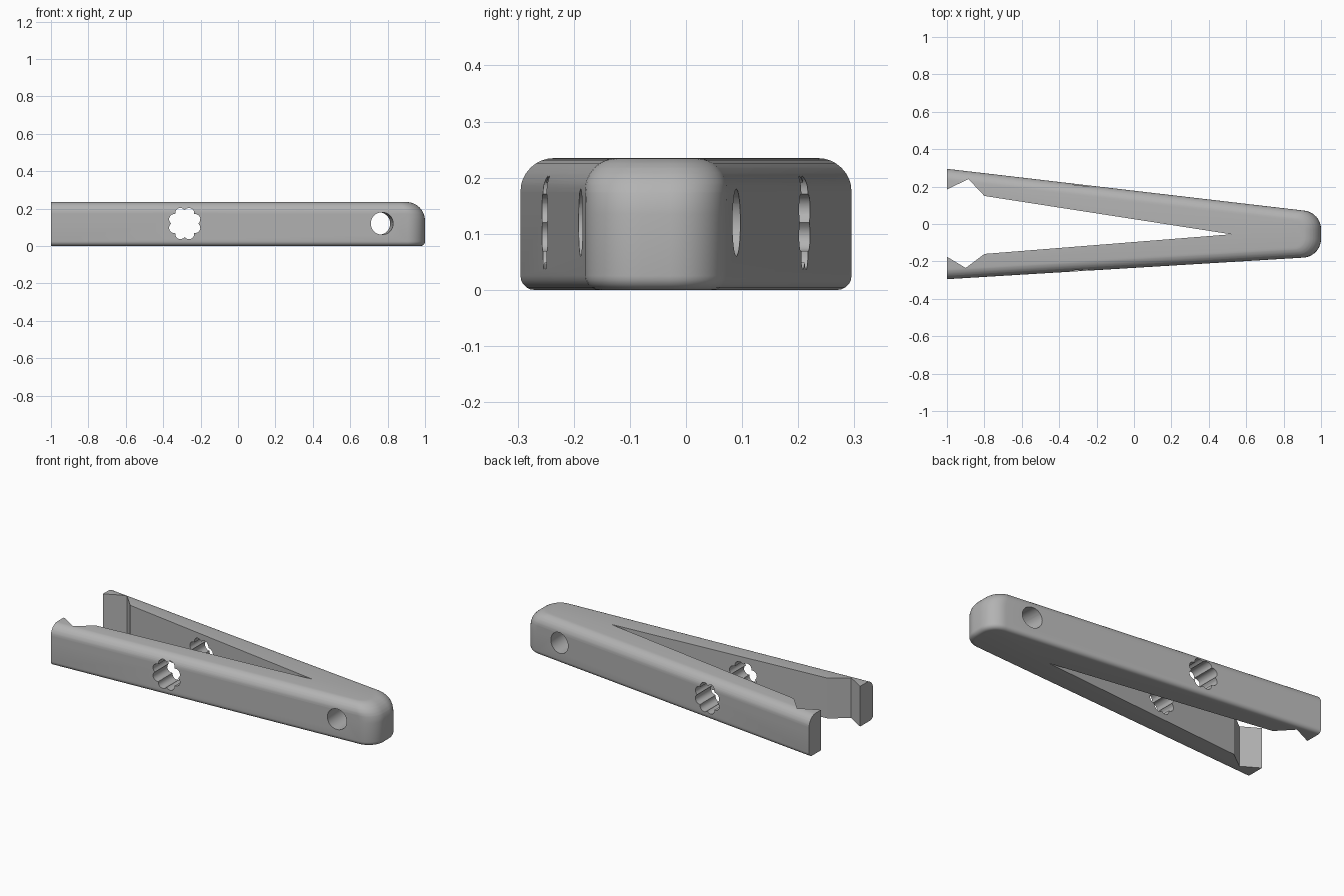
import bpy, bmesh
from math import sin, cos, pi, sqrt, radians, atan
from mathutils import Vector, Matrix

cube = bpy.data.objects.get("Cube")
if cube:
    bpy.data.objects.remove(cube, do_unlink=True)

HEIGHT = 0.235
BOTTOM_R, SIDE_R, NOSE_R = 0.025, 0.06, 0.1

grey = bpy.data.materials.new("plain_grey")
grey.use_nodes = True
colour = (0.45, 0.45, 0.45, 1)
grey.diffuse_color = colour
grey.node_tree.nodes["Principled BSDF"].inputs["Base Color"].default_value = colour


def loft(name, rings):
    """Skin a stack of closed rings and cap both ends."""
    bm = bmesh.new()
    loops = [[bm.verts.new(p) for p in ring] for ring in rings]
    n = len(loops[0])
    for a, b in zip(loops, loops[1:]):
        for i in range(n):
            j = (i + 1) % n
            bm.faces.new((a[i], a[j], b[j], b[i]))
    bm.faces.new(loops[0][::-1])
    bm.faces.new(loops[-1])
    bmesh.ops.recalc_face_normals(bm, faces=bm.faces[:])
    mesh = bpy.data.meshes.new(name)
    bm.to_mesh(mesh)
    bm.free()
    mesh.materials.append(grey)
    obj = bpy.data.objects.new(name, mesh)
    bpy.context.collection.objects.link(obj)
    return obj


def inset(z, top_r):
    """Edge rounding: how far the wall moves inward at height z."""
    if z < BOTTOM_R:
        r, d = BOTTOM_R, BOTTOM_R - z
    else:
        r, d = top_r, max(0, z - (HEIGHT - top_r))
    return r - sqrt(max(0, r * r - d * d))


def round_corner(before, corner, after, r, steps=10):
    u, v = (before - corner).normalized(), (after - corner).normalized()
    half = u.angle(v) / 2
    centre = corner + (u + v).normalized() * r / sin(half)
    start = corner + u * r * cos(half) / sin(half) - centre
    sweep = pi - 2 * half
    return [centre + Matrix.Rotation(sweep * i / steps * -1, 2) @ start
            for i in range(steps + 1)]


def outline(z):
    """Tapered plan with a rounded nose, at height z."""
    side, tip = inset(z, SIDE_R), 1 - inset(z, NOSE_R)
    back = lambda x: 0.178 - 0.117 * x - side * 1.007
    front = lambda x: -0.2345 + 0.0605 * x + side * 1.002
    a, b = Vector((-1, back(-1))), Vector((tip, back(tip)))
    c, d = Vector((tip, front(tip))), Vector((-1, front(-1)))
    r = 0.1 - 0.8 * side
    pts = [a] + round_corner(a, b, c, r) + round_corner(b, c, d, r) + [d]
    return [(p.x, p.y, z) for p in pts]


# Body with rounded edges
levels = {round(BOTTOM_R * (1 - cos(pi / 2 * i / 5)), 5) for i in range(6)}
levels = {round(BOTTOM_R - BOTTOM_R * cos(pi / 2 * i / 5), 5) for i in range(6)}
for r in (SIDE_R, NOSE_R):
    levels |= {round(HEIGHT - r + r * sin(pi / 2 * i / 8), 5) for i in range(9)}
body = loft("clip_body", [outline(z) for z in sorted(levels)])


# Cutters
def prism_along_y(name, profile, centre_x, centre_z, tilt=0):
    rings = []
    for y in (-0.5, 0.5):
        x0 = centre_x - tilt * (y + 0.19)
        rings.append([(x0 + x, y, centre_z + z) for x, z in profile])
    return loft(name, rings)


jaw = [(-1.1, 0.137), (-0.885, 0.24), (-0.8, 0.15), (0.52, -0.055),
       (-0.8, -0.16), (-0.9, -0.235), (-1.1, -0.115)]
jaw_cutter = loft("jaw_cutter", [[(x, y, z) for x, y in jaw] for z in (-0.1, 0.4)])

# Eight-lobed flower opening through both arms
LOBE_OFFSET, LOBE_R, PER_LOBE = 0.06, 0.028, 8
flower = []
for i in range(8 * PER_LOBE):
    phi = (i % PER_LOBE / PER_LOBE - 0.5) * pi / 4
    r = LOBE_OFFSET * cos(phi) + sqrt(LOBE_R ** 2 - (LOBE_OFFSET * sin(phi)) ** 2)
    t = 2 * pi * i / (8 * PER_LOBE)
    flower.append((r * cos(t), r * sin(t)))
flower_cutter = prism_along_y("flower_cutter", flower, -0.285, 0.12)

# Round hole through the nose, square to the front side
circle = [(0.06 * cos(2 * pi * i / 32), 0.06 * sin(2 * pi * i / 32)) for i in range(32)]
hole_cutter = prism_along_y("hole_cutter", circle, 0.77, 0.12, tilt=0.0605)

bpy.context.view_layer.objects.active = body
for cutter in (jaw_cutter, flower_cutter, hole_cutter):
    cutter.hide_render = True
    mod = body.modifiers.new(cutter.name, 'BOOLEAN')
    mod.operation = 'DIFFERENCE'
    mod.solver = 'EXACT'
    mod.object = cutter
    bpy.ops.object.modifier_apply(modifier=mod.name)
    bpy.data.objects.remove(cutter, do_unlink=True)

for o in bpy.context.selected_objects:
    o.select_set(False)
body.select_set(True)
bpy.ops.object.shade_smooth_by_angle(angle=radians(30))
